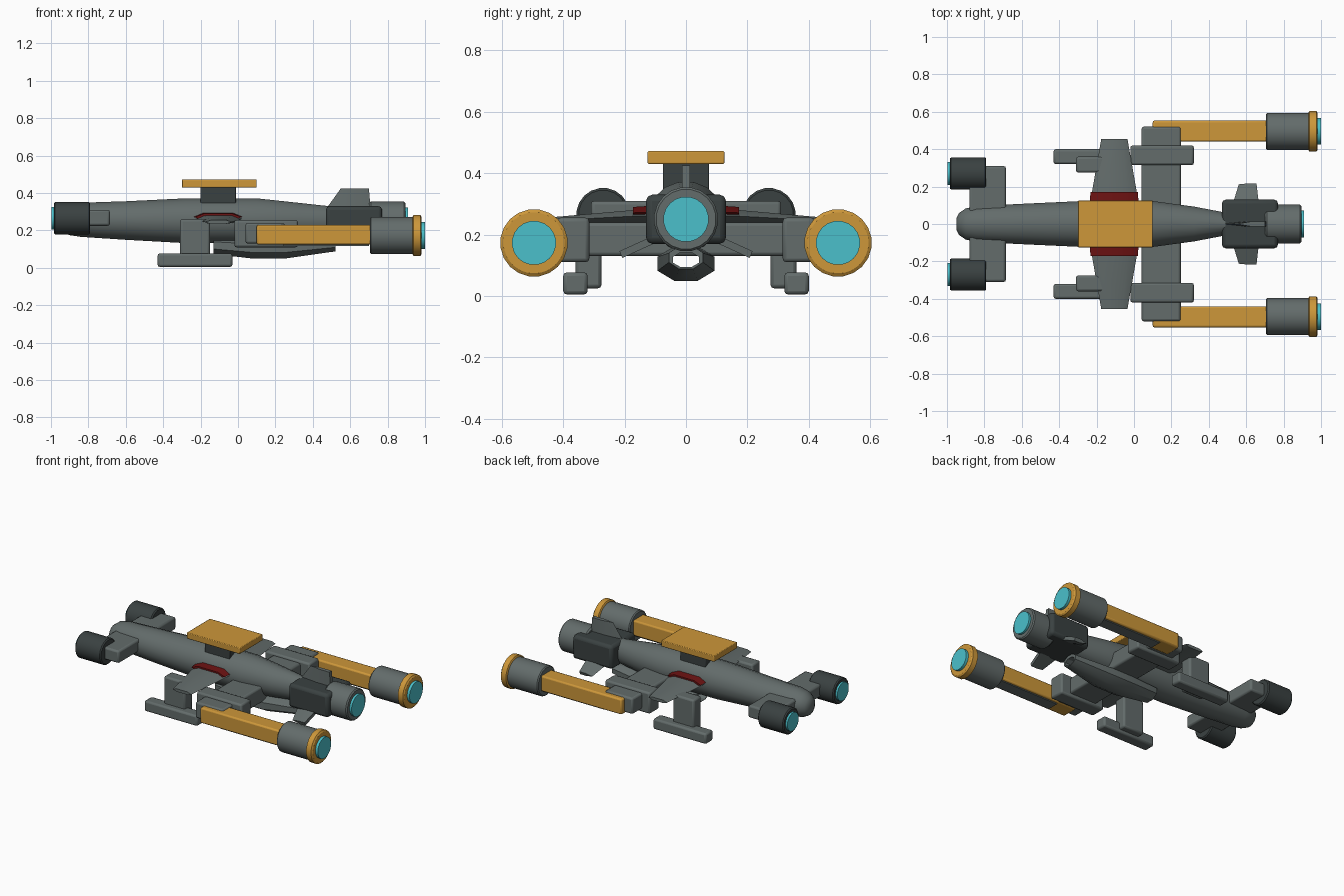
import bpy, bmesh, math
from mathutils import Vector

if "Cube" in bpy.data.objects:
    bpy.data.objects.remove(bpy.data.objects["Cube"], do_unlink=True)


def material(name, rgb):
    m = bpy.data.materials.new(name)
    m.use_nodes = True
    m.diffuse_color = (*rgb, 1)
    m.node_tree.nodes["Principled BSDF"].inputs["Base Color"].default_value = (*rgb, 1)
    return m


GREY = material("hull grey", (.125, .15, .147))
DARK = material("dark grey", (.042, .053, .053))
ORANGE = material("orange", (.61, .31, .042))
CYAN = material("cyan glow", (.07, .53, .60))
RED = material("dark red", (.15, .006, .006))


def finish(name, bm, mat, mirror=False, bevel=0):
    bmesh.ops.recalc_face_normals(bm, faces=bm.faces)
    mesh = bpy.data.meshes.new(name)
    bm.to_mesh(mesh)
    bm.free()
    mesh.materials.append(mat)
    ob = bpy.data.objects.new(name, mesh)
    bpy.context.collection.objects.link(ob)
    bpy.ops.object.select_all(action='DESELECT')
    ob.select_set(True)
    bpy.context.view_layer.objects.active = ob
    bpy.ops.object.shade_smooth_by_angle(angle=math.radians(32))
    if bevel:
        b = ob.modifiers.new("Bevel", 'BEVEL')
        b.width, b.segments = bevel, 2
    if mirror:
        m = ob.modifiers.new("Mirror", 'MIRROR')
        m.use_axis = (False, True, False)
    return ob


def box(name, x, y, z, mat, mirror=False, bevel=.012):
    bm = bmesh.new()
    bmesh.ops.create_cube(bm, size=1)
    for v in bm.verts:
        v.co = [a + (c + .5) * (b - a) for (a, b), c in zip((x, y, z), v.co)]
    return finish(name, bm, mat, mirror, bevel)


def loft(name, rings, mat, mirror=False, closed=False, bevel=0):
    """Skin a list of matching rings, capped at the ends unless closed."""
    bm = bmesh.new()
    loops = [[bm.verts.new(p) for p in r] for r in rings]
    n = len(loops[0])
    pairs = list(zip(loops, loops[1:]))
    if closed:
        pairs.append((loops[-1], loops[0]))
    else:
        bm.faces.new(loops[0])
        bm.faces.new(loops[-1])
    for a, b in pairs:
        for i in range(n):
            j = (i + 1) % n
            bm.faces.new((a[i], a[j], b[j], b[i]))
    return finish(name, bm, mat, mirror, bevel)


def oval(x, y, z, ry, rz, n=20):
    """Ring facing along x."""
    return [(x, y + ry * math.cos(2 * math.pi * (i + .5) / n),
             z + rz * math.sin(2 * math.pi * (i + .5) / n)) for i in range(n)]


def drum(name, y, z, profile, mat, mirror=False):
    """Round body along x from (x, radius) pairs."""
    return loft(name, [oval(x, y, z, r, r) for x, r in profile], mat, mirror)


# Main hull: x, centre height, half width, half height
hull = [(-.95, .25, .03, .035), (-.935, .25, .06, .06), (-.90, .255, .085, .082),
        (-.84, .257, .098, .093), (-.6, .253, .11, .105), (-.28, .252, .125, .122),
        (.1, .252, .125, .122), (.32, .25, .095, .1), (.5, .25, .06, .08), (.66, .25, .04, .06)]
loft("hull", [oval(x, 0, z, ry, rz, 16) for x, z, ry, rz in hull], GREY)

# Open belly duct, outer skin then inner skin
outer = [(-.13, .12, .07, .05), (.08, .105, .1, .06), (.25, .105, .1, .06), (.52, .125, .06, .04)]
inner = [(.52, .118, .045, .026), (.25, .105, .06, .04), (-.13, .11, .055, .036)]
loft("belly_duct", [oval(x, 0, z, ry, rz, 8) for x, z, ry, rz in outer + inner], GREY, closed=True)

# Roof plate on its pylon
box("roof_pylon", (-.2, -.01), (-.075, .075), (.33, .44), DARK, bevel=.004)
box("roof_plate", (-.3, .1), (-.125, .125), (.43, .472), ORANGE, bevel=.004)

# Nose arm and front pods
box("nose_arm", (-.88, -.685), (-.31, .31), (.225, .31), GREY)
drum("front_pod", .27, .265, [(-.985, .08), (-.978, .087), (-.797, .087), (-.79, .08)], DARK, True)
drum("front_pod_light", .27, .265, [(-.998, .062), (-.97, .062)], CYAN, True)


# Wings with a coloured root collar
def wing_section(y, x0, x1, z0, z1):
    c, zm = (x1 - x0) * .2, (z0 + z1) / 2
    return [(x0, y, zm), (x0 + c, y, z1), (x1 - c, y, z1),
            (x1, y, zm), (x1 - c, y, z0), (x0 + c, y, z0)]


loft("wing", [wing_section(.08, -.23, .025, .24, .285), wing_section(.17, -.225, .015, .24, .28),
              wing_section(.455, -.175, -.035, .235, .255)], GREY, True)
loft("wing_collar", [wing_section(.11, -.238, .025, .252, .294),
                     wing_section(.172, -.232, .02, .252, .29)], RED, True)

# Landing legs and skids
box("landing_strut", (-.31, -.15), (.275, .36), (.025, .26), GREY, True)
box("landing_skid", (-.43, -.03), (.32, .4), (.005, .077), GREY, True)

# Cross beam and its shoulder blocks
box("cross_beam", (.04, .25), (-.52, .52), (.13, .24), GREY)
box("shoulder_block", (-.02, .32), (.315, .42), (.11, .255), GREY, True)

# Outrigger booms and engines
box("boom", (.1, .72), (.44, .553), (.124, .23), ORANGE, True, .01)
box("boom_underside", (.24, .7), (.455, .535), (.117, .126), GREY, True, 0)
drum("boom_engine", .495, .173, [(.705, .093), (.712, .1), (.94, .1)], GREY, True)
drum("boom_engine_rim", .495, .173,
     [(.932, .1), (.938, .11), (.975, .11), (.982, .1)], ORANGE, True)
drum("boom_engine_light", .495, .173, [(.95, .072), (1, .072)], CYAN, True)

# Tail housing and engine
box("tail_housing", (.47, .77), (-.13, .13), (.17, .33), DARK, bevel=.02)
drum("tail_engine", 0, .25, [(.7, .098), (.71, .105), (.887, .105), (.895, .098)], GREY)
drum("tail_engine_light", 0, .25, [(.88, .074), (.91, .074)], CYAN)


# Tail fins: four-corner root and tip
def fin(name, root, tip, thick, mirror):
    def ring(x0, x1, y, z):
        ty, tz = thick
        return [(x0, y, z), ((x0 + x1) / 2, y + ty, z + tz),
                (x1, y + ty, z + tz), (x1, y - ty, z - tz), ((x0 + x1) / 2, y - ty, z - tz)]
    loft(name, [ring(*root), ring(*tip)], GREY, mirror)


fin("top_fin", (.46, .71, 0, .3), (.55, .7, 0, .425), (.013, 0), False)
fin("lower_fin", (.52, .67, .08, .195), (.56, .655, .212, .135), (.005, .011), True)
